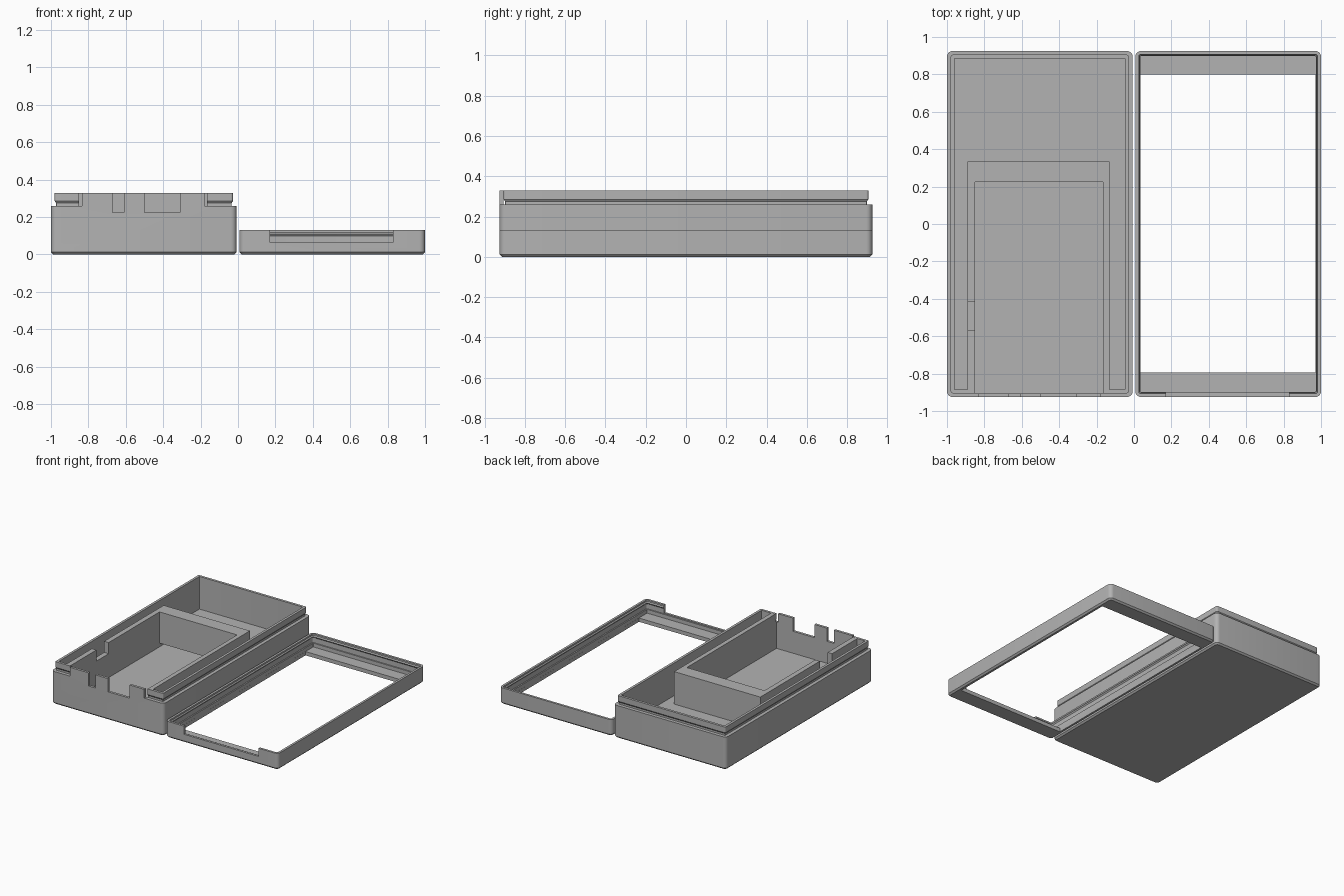
import bpy, bmesh, math
from mathutils import Vector

if "Cube" in bpy.data.objects:
    bpy.data.objects.remove(bpy.data.objects["Cube"])

gray = bpy.data.materials.new("plain_gray")
gray.diffuse_color = (0.45, 0.45, 0.45, 1)
gray.use_nodes = True
gray.node_tree.nodes["Principled BSDF"].inputs["Base Color"].default_value = gray.diffuse_color


def finish(name, bm):
    bmesh.ops.recalc_face_normals(bm, faces=bm.faces)
    me = bpy.data.meshes.new(name)
    bm.to_mesh(me)
    bm.free()
    ob = bpy.data.objects.new(name, me)
    bpy.context.collection.objects.link(ob)
    me.materials.append(gray)
    return ob


def box(name, x0, x1, y0, y1, z0, z1):
    bm = bmesh.new()
    bmesh.ops.create_cube(bm, size=1)
    for v in bm.verts:
        v.co = Vector(((x0 + x1) / 2 + v.co.x * (x1 - x0),
                       (y0 + y1) / 2 + v.co.y * (y1 - y0),
                       (z0 + z1) / 2 + v.co.z * (z1 - z0)))
    return finish(name, bm)


def shell(name, x0, x1, y0, y1, radius, rings):
    """Rounded rectangle lofted through (inset, z) rings, capped at both ends."""
    bm = bmesh.new()
    loops = []
    for inset, z in rings:
        r = max(radius - inset, 0.004)
        loop = []
        corners = ((x1, y1, -1, -1), (x0, y1, 1, -1), (x0, y0, 1, 1), (x1, y0, -1, 1))
        for i, (cx, cy, sx, sy) in enumerate(corners):
            for k in range(6):
                a = math.radians(90 * i + 18 * k)
                loop.append(bm.verts.new((cx + sx * (inset + r) + r * math.cos(a),
                                          cy + sy * (inset + r) + r * math.sin(a), z)))
        loops.append(loop)
    n = len(loops[0])
    for a, b in zip(loops, loops[1:]):
        for i in range(n):
            bm.faces.new((a[i], a[(i + 1) % n], b[(i + 1) % n], b[i]))
    bm.faces.new(loops[0][::-1])
    bm.faces.new(loops[-1])
    return finish(name, bm)


def cut(ob, *boxes):
    for b in boxes:
        cutter = box("cutter", *b)
        cutter.hide_render = True
        mod = ob.modifiers.new("cut", 'BOOLEAN')
        mod.operation, mod.solver, mod.object = 'DIFFERENCE', 'EXACT', cutter
        bpy.context.view_layer.objects.active = ob
        bpy.ops.object.modifier_apply(modifier=mod.name)
        bpy.data.objects.remove(cutter)


def smooth(ob):
    bpy.ops.object.select_all(action='DESELECT')
    ob.select_set(True)
    bpy.context.view_layer.objects.active = ob
    bpy.ops.object.shade_smooth_by_angle(angle=math.radians(25))


# Case tray with snap lip and neck groove
tray = shell("case_tray", -1, -0.0075, -0.925, 0.925, 0.03, [
    (0.012, 0), (0, 0.012), (0, 0.26), (0.027, 0.26), (0.027, 0.275),
    (0.02, 0.285), (0.02, 0.33), (0.04, 0.33), (0.04, 0.07)])
cut(tray,
    (-0.85, -0.165, -1, -0.8, 0.26, 0.4),           # lip gap at the front
    (-0.85, -0.165, -0.905, 0.225, 0.05, 0.4),      # compartment pocket
    (-0.85, -0.165, 0.2, 0.30, 0.05, 0.08),         # slot under rear wall
    (-0.67, -0.61, -1, -0.88, 0.225, 0.4),          # narrow port
    (-0.50, -0.31, -1, -0.88, 0.225, 0.4))          # wide port
smooth(tray)

# Flush front teeth between the ports
for i, (a, b) in enumerate(((-0.835, -0.67), (-0.61, -0.50), (-0.31, -0.18))):
    box(f"front_tooth_{i + 1}", a, b, -0.925, -0.905, 0.26, 0.33)

# Inner compartment walls
left = box("compartment_left_wall", -0.89, -0.85, -0.89, 0.335, 0.05, 0.329)
cut(left, (-0.95, -0.8, -0.57, -0.415, 0.24, 0.4))
box("compartment_right_wall", -0.165, -0.13, -0.89, 0.335, 0.05, 0.329)
box("compartment_rear_wall", -0.85, -0.165, 0.225, 0.335, 0.08, 0.329)
box("compartment_rear_foot", -0.85, -0.165, 0.30, 0.335, 0.05, 0.08)

# Lid frame, lying upside down, with an inner snap ridge
lid = shell("lid_frame", 0.0075, 1, -0.925, 0.925, 0.03, [
    (0.012, 0), (0, 0.012), (0, 0.13), (0.018, 0.13), (0.018, 0.118),
    (0.025, 0.11), (0.018, 0.10), (0.018, 0.06), (0.028, 0.06), (0.028, 0.03)])
cut(lid,
    (0.036, 0.9715, -0.795, 0.80, -0.1, 0.055),     # screen window
    (0.17, 0.83, -1, -0.88, 0.065, 0.3))            # front notch
smooth(lid)
